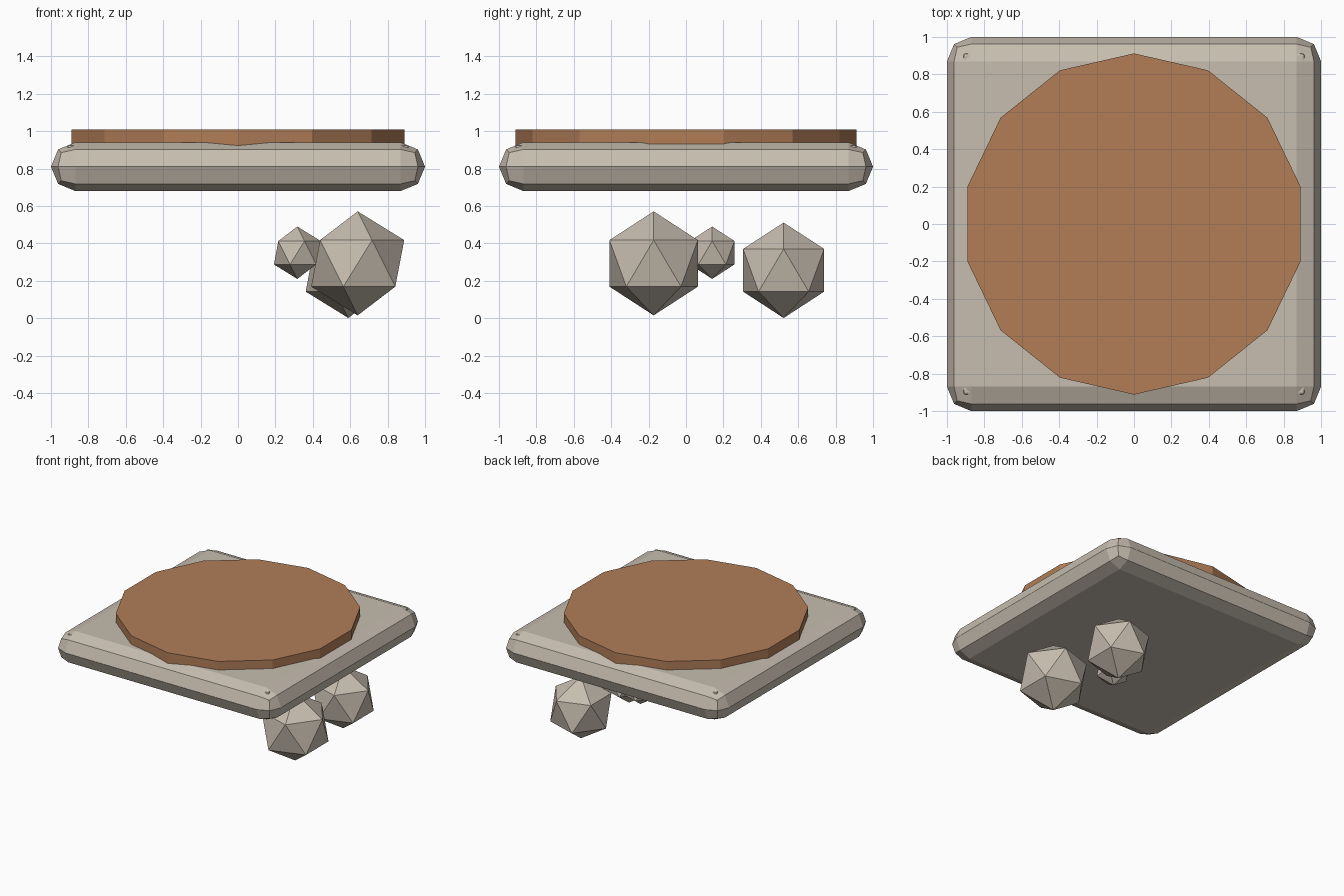
import bpy
from math import pi

if "Cube" in bpy.data.objects:
    bpy.data.objects.remove(bpy.data.objects["Cube"], do_unlink=True)


def make_material(name, rgb):
    mat = bpy.data.materials.new(name)
    mat.use_nodes = True
    colour = (*rgb, 1.0)
    mat.diffuse_color = colour
    mat.node_tree.nodes["Principled BSDF"].inputs["Base Color"].default_value = colour
    return mat


stone = make_material("warm grey stone", (0.57, 0.51, 0.43))
clay = make_material("brown clay", (0.44, 0.205, 0.097))


def finish(name, mat):
    obj = bpy.context.object
    obj.name = name
    obj.data.materials.append(mat)
    return obj


def box(name, half, bottom, top, mat):
    bpy.ops.mesh.primitive_cube_add(size=2, location=(0, 0, (bottom + top) / 2))
    obj = finish(name, mat)
    for v in obj.data.vertices:
        v.co.x *= half
        v.co.y *= half
        v.co.z *= (top - bottom) / 2
    return obj


def bevel(obj, width, segments):
    mod = obj.modifiers.new("rounded edges", "BEVEL")
    mod.width = width
    mod.segments = segments
    mod.limit_method = "ANGLE"


# Thick slab with fully rounded rim
slab = box("slab", 1.0, 0.68, 0.94, stone)
bevel(slab, 0.1299, 2)

# Thin inset plate whose edge shows as a fine ridge around the slab top
ridge = box("rim_ridge", 0.912, 0.74, 0.926, stone)
bevel(ridge, 0.012, 2)

# Fourteen-sided disc on top, one corner pointing to the front
bpy.ops.mesh.primitive_cylinder_add(
    vertices=14, radius=0.912, depth=0.11, location=(0, 0, 0.955))
finish("top_disc", clay)

# Faceted rocks below
rocks = {
    "large_rock": (0.278, (0.64, -0.173, 0.293)),
    "medium_rock": (0.255, (0.59, 0.522, 0.256)),
    "small_rock": (0.14, (0.317, 0.14, 0.35)),
}
for name, (radius, centre) in rocks.items():
    bpy.ops.mesh.primitive_ico_sphere_add(
        subdivisions=1, radius=radius, location=centre)
    finish(name, stone)
